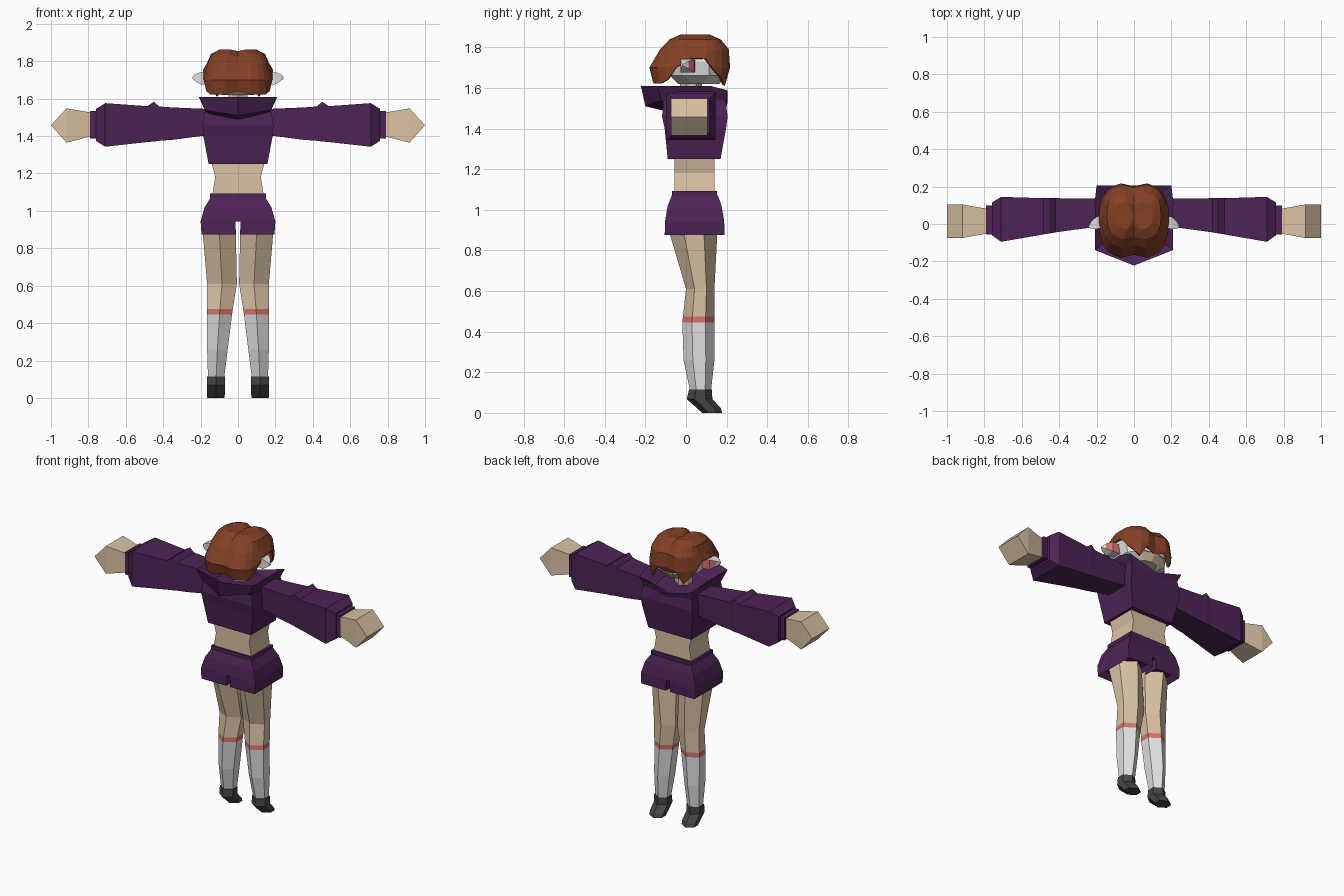
import bpy, bmesh, math


def material(name, r, g, b):
    m = bpy.data.materials.new(name)
    m.diffuse_color = (r, g, b, 1)
    return m


PURPLE = material("purple cloth", 0.075, 0.017, 0.092)
SKIN = material("skin", 0.70, 0.54, 0.37)
HAIR = material("auburn hair", 0.23, 0.052, 0.018)
WHITE = material("white", 0.74, 0.74, 0.74)
RED = material("red trim", 0.68, 0.17, 0.15)
GREY = material("dark shoe", 0.06, 0.06, 0.06)


def loft(name, rings, mats, rule=None, caps=(True, True), mirror=False):
    """Join rings of equal point count into a skin; rule picks a material per face."""
    bm = bmesh.new()
    vs = [[bm.verts.new(p) for p in ring] for ring in rings]
    n = len(rings[0])
    for a, b in zip(vs, vs[1:]):
        for i in range(n):
            j = (i + 1) % n
            bm.faces.new((a[i], a[j], b[j], b[i]))
    if caps[0]:
        bm.faces.new(vs[0][::-1])
    if caps[1]:
        bm.faces.new(vs[-1])
    bmesh.ops.remove_doubles(bm, verts=bm.verts, dist=0.0005)
    bmesh.ops.recalc_face_normals(bm, faces=bm.faces)
    bm.normal_update()
    if rule:
        for f in bm.faces:
            f.material_index = rule(f)
    me = bpy.data.meshes.new(name)
    bm.to_mesh(me)
    bm.free()
    for m in mats:
        me.materials.append(m)
    ob = bpy.data.objects.new(name, me)
    bpy.context.collection.objects.link(ob)
    if mirror:
        ob.modifiers.new("mirror", 'MIRROR').use_mirror_merge = False
    return ob


def flat(x0, x1, y0, y1, z):
    """Horizontal rectangle."""
    return [(x0, y0, z), (x1, y0, z), (x1, y1, z), (x0, y1, z)]


def upright(x, y0, y1, z0, z1):
    """Rectangle across an arm."""
    return [(x, y0, z0), (x, y1, z0), (x, y1, z1), (x, y0, z1)]


def hexa(x0, x1, y0, y1, z):
    """Hexagon with corners front and back."""
    xm, h = (x0 + x1) / 2, y1 - y0
    a, b = y0 + 0.3 * h, y0 + 0.72 * h
    return [(xm, y0, z), (x1, a, z), (x1, b, z), (xm, y1, z), (x0, b, z), (x0, a, z)]


def both(half):
    """Complete a ring whose first and last points lie on the centre line."""
    return half + [(-x, y, z) for x, y, z in half[-2:0:-1]]


# Legs with socks and a red sock band
def leg_rule(f):
    z = f.calc_center_median().z
    return 0 if z > 0.475 else 2 if z > 0.44 else 1


loft("leg", [hexa(*r) for r in (
    (0.012, 0.19, -0.085, 0.155, 0.90), (0.006, 0.165, 0.0, 0.14, 0.61),
    (0.028, 0.165, -0.015, 0.14, 0.475), (0.032, 0.165, -0.018, 0.14, 0.445),
    (0.055, 0.165, -0.012, 0.14, 0.26), (0.075, 0.16, 0.022, 0.122, 0.10))],
    [SKIN, WHITE, RED], leg_rule, mirror=True)

# Shoes pointing down at the toe
loft("shoe", [hexa(*r) for r in (
    (0.07, 0.167, 0.015, 0.127, 0.115), (0.07, 0.167, 0.004, 0.13, 0.068),
    (0.07, 0.167, 0.055, 0.172, 0.022), (0.073, 0.164, 0.08, 0.178, 0.0))],
    [GREY], mirror=True)

# Shorts: two leg openings under a joined hip, with a waistband
loft("shorts_leg", [flat(*r) for r in (
    (0.02, 0.17, -0.08, 0.165, 0.91), (0.014, 0.195, -0.105, 0.19, 0.875),
    (0.012, 0.20, -0.103, 0.188, 0.945))], [PURPLE], mirror=True)
loft("shorts_hip", [flat(-x, x, y0, y1, z) for x, y0, y1, z in (
    (0.20, -0.103, 0.188, 0.944), (0.178, -0.09, 0.175, 1.02),
    (0.147, -0.07, 0.157, 1.07))], [PURPLE])
loft("waistband", [flat(-0.15, 0.15, -0.068, 0.153, z) for z in (1.068, 1.092)], [PURPLE])

# Bare midriff
loft("midriff", [flat(-x, x, -0.057, 0.14, z) for x, z in (
    (0.138, 1.08), (0.122, 1.18), (0.142, 1.26))], [SKIN])

# Cropped top
loft("top", [flat(-x, x, y0, y1, z) for x, y0, y1, z in (
    (0.157, -0.09, 0.17, 1.25), (0.185, -0.105, 0.197, 1.40),
    (0.19, -0.118, 0.205, 1.46), (0.178, -0.112, 0.195, 1.53))], [PURPLE])

# Wide flared collar: pointed at the back, dipping at the front, hollow inside
loft("collar", [both(r) for r in (
    [(0, -0.12, 1.49), (0.17, -0.10, 1.52), (0.175, 0.10, 1.52), (0.175, 0.19, 1.52), (0, 0.197, 1.50)],
    [(0, -0.20, 1.51), (0.178, -0.12, 1.54), (0.178, 0.10, 1.545), (0.178, 0.195, 1.54), (0, 0.20, 1.51)],
    [(0, -0.222, 1.61), (0.208, -0.14, 1.61), (0.21, 0.12, 1.61), (0.20, 0.205, 1.588), (0, 0.205, 1.53)],
    [(0, -0.10, 1.545), (0.12, -0.07, 1.545), (0.13, 0.08, 1.545), (0.12, 0.15, 1.535), (0, 0.16, 1.52)])],
    [PURPLE])

# Sleeves with a ridge at the elbow and a gathered cuff
loft("sleeve", [upright(*r) for r in (
    (0.16, -0.01, 0.135, 1.405, 1.545), (0.35, -0.035, 0.137, 1.38, 1.553),
    (0.42, -0.045, 0.138, 1.375, 1.558), (0.45, -0.05, 0.14, 1.371, 1.583),
    (0.485, -0.056, 0.138, 1.368, 1.56), (0.71, -0.095, 0.145, 1.343, 1.576),
    (0.76, -0.06, 0.115, 1.375, 1.545))], [PURPLE], mirror=True)
loft("cuff", [upright(x, -0.056, 0.098, 1.388, 1.535) for x in (0.75, 0.79)],
     [PURPLE], mirror=True)

# Mitten hands, ending in a wedge
loft("hand", [upright(*r) for r in (
    (0.78, -0.05, 0.08, 1.40, 1.525), (0.917, -0.075, 0.105, 1.365, 1.548),
    (1.0, -0.075, 0.105, 1.458, 1.458))], [SKIN], mirror=True)

# Neck and head
loft("neck", [hexa(-0.05, 0.05, -0.03, 0.08, z) for z in (1.52, 1.66)], [SKIN])
loft("head", [both([(0, y0, z), (x * 0.7, y0, z), (x, y0 + 0.07, z), (x, y1 - 0.08, z),
                    (x * 0.6, y1 - 0.015, z), (0, y1, z)]) for x, y0, y1, z in (
    (0.085, -0.04, 0.165, 1.62), (0.145, -0.08, 0.192, 1.66),
    (0.155, -0.10, 0.195, 1.73), (0.13, -0.07, 0.16, 1.79))],
    [SKIN, WHITE], lambda f: 1 if abs(f.normal.x) > 0.45 else 0)

# Eyes as thin plates
loft("eye", [[(0.035, y, 1.665), (0.085, y - 0.013, 1.665), (0.085, y - 0.013, 1.71), (0.035, y, 1.715)]
             for y in (0.188, 0.196)], [WHITE], mirror=True)

# Ears with a red inner side facing forward
loft("ear", [upright(*r) for r in (
    (0.14, -0.01, 0.045, 1.675, 1.735), (0.20, -0.028, 0.04, 1.677, 1.742),
    (0.23, -0.025, 0.012, 1.695, 1.73), (0.244, -0.018, -0.012, 1.708, 1.718))],
    [WHITE, RED], lambda f: 1 if f.normal.y > 0.6 else 0, mirror=True)

# Bobbed hair: cap of rings whose lower edge parts at the ears and forms a jagged fringe
SEG = 24


def hem(i):
    a = (i % SEG) * 360 / SEG
    a = 180 - abs((a + 90) % 360 - 180)       # 0 at the back, 180 at the front
    for limit, z in ((10, 1.64), (55, 1.622), (70, 1.64), (76, 1.70), (106, 1.745),
                     (121, 1.69), (136, 1.655), (151, 1.612), (166, 1.685), (181, 1.66)):
        if a < limit:
            return z


def hair_ring(z, rx, back, front, bottom=False):
    ring = []
    ym, ry = (back + front) / 2, (front - back) / 2
    for i in range(SEG):
        t = math.tau * i / SEG
        c, s = math.cos(t), math.sin(t)
        x = rx * math.copysign(abs(c) ** 0.72, c)
        y = ym + ry * math.copysign(abs(s) ** 0.72, s)
        if abs(c) < 0.15:                     # parting groove, front and back
            y -= math.copysign(0.02, s)
        h = hem(i)
        pz = h if bottom else max(z, h + 0.012)
        if z > 1.82 and abs(c) < 0.15:
            pz -= 0.012
        ring.append((x, y, pz))
    return ring


hair = loft("hair", [hair_ring(*r) for r in (
    (1.855, 0.012, 0.03, 0.055), (1.862, 0.10, -0.03, 0.12), (1.838, 0.145, -0.085, 0.175),
    (1.79, 0.166, -0.132, 0.215), (1.70, 0.186, -0.185, 0.222),
    (1.62, 0.188, -0.165, 0.21, True))], [HAIR], caps=(True, False))
shell = hair.modifiers.new("thickness", 'SOLIDIFY')
shell.thickness = 0.014
shell.offset = -1
